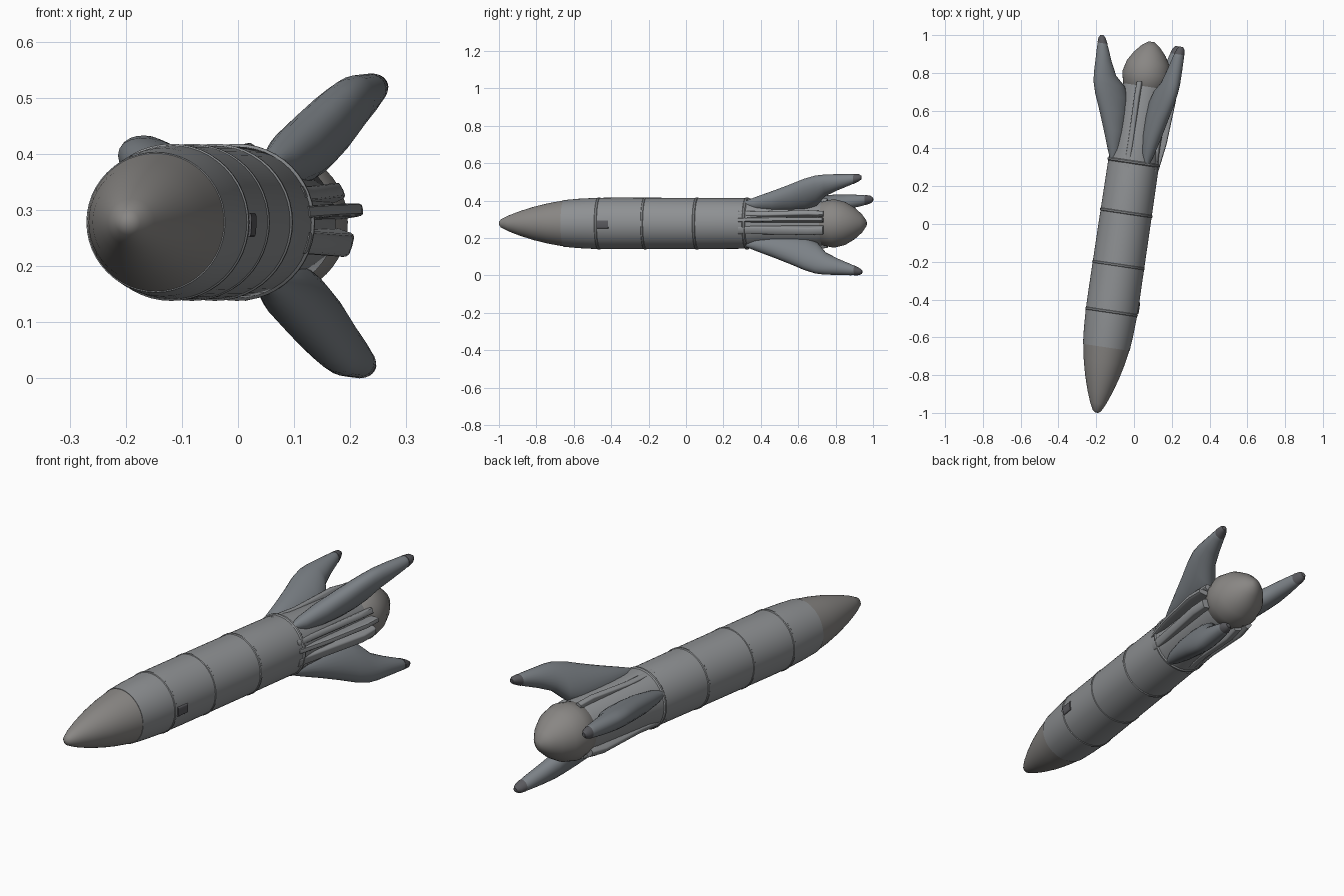
import bpy, bmesh, math
from mathutils import Matrix, Vector

if "Cube" in bpy.data.objects:
    bpy.data.objects.remove(bpy.data.objects["Cube"])

# rocket axis is local Y, yawed slightly and lifted off the ground
PLACE = Matrix.Translation((-0.05, 0, 0.278)) @ Matrix.Rotation(-math.atan(0.148), 4, 'Z')


def material(name, rgb):
    m = bpy.data.materials.new(name)
    m.diffuse_color = (*rgb, 1)
    m.use_nodes = True
    m.node_tree.nodes["Principled BSDF"].inputs["Base Color"].default_value = m.diffuse_color
    return m


HULL = material("hull_grey", (0.27, 0.28, 0.29))
NOSE = material("nose_grey", (0.25, 0.24, 0.23))
FIN = material("fin_grey", (0.20, 0.22, 0.24))
DARK = material("dark_grey", (0.10, 0.10, 0.11))


def loft(name, stations, mat, angle=0, seg=32, power=1.0):
    """Stations: (s along axis, inner r, outer r, half thickness), turned by angle about the axis."""
    turn = Matrix.Rotation(-math.radians(angle), 4, 'Y')
    bm = bmesh.new()
    rings = []
    for s, r0, r1, t in stations:
        ring = []
        for i in range(seg):
            a = 2 * math.pi * i / seg
            c, d = math.cos(a), math.sin(a)
            c = math.copysign(abs(c) ** power, c)
            d = math.copysign(abs(d) ** power, d)
            p = Vector(((r0 + r1) / 2 + (r1 - r0) / 2 * c, s, t * d))
            ring.append(bm.verts.new(PLACE @ turn @ p))
        rings.append(ring)
    for a, b in zip(rings, rings[1:]):
        for i in range(seg):
            j = (i + 1) % seg
            bm.faces.new((a[i], a[j], b[j], b[i]))
    bm.faces.new(rings[0])
    bm.faces.new(rings[-1])
    bmesh.ops.recalc_face_normals(bm, faces=bm.faces)
    me = bpy.data.meshes.new(name)
    bm.to_mesh(me)
    bm.free()
    me.materials.append(mat)
    ob = bpy.data.objects.new(name, me)
    bpy.context.collection.objects.link(ob)
    bpy.context.view_layer.objects.active = ob
    ob.select_set(True)
    bpy.ops.object.shade_smooth_by_angle(angle=math.radians(40))
    ob.select_set(False)
    return ob


def lathe(name, profile, mat):
    return loft(name, [(s, -r, r, r) for s, r in profile], mat, seg=48)


# nose cone
lathe("nose_cone", [(-1.01, 0.008), (-1.0, 0.022), (-0.96, 0.042), (-0.90, 0.065),
                    (-0.82, 0.09), (-0.74, 0.109), (-0.66, 0.123)], NOSE)

# main hull, narrowing towards the tail
lathe("hull", [(-0.66, 0.125), (-0.58, 0.132), (-0.48, 0.137), (-0.38, 0.138), (0.0, 0.137),
               (0.34, 0.135), (0.40, 0.126), (0.72, 0.12), (0.76, 0.11)], HULL)

# raised panel seams
for k, s in enumerate((-0.47, -0.22, 0.06, 0.33)):
    lathe(f"seam_{k + 1}", [(s - 0.01, 0.134), (s - 0.004, 0.140),
                            (s + 0.004, 0.140), (s + 0.01, 0.134)], HULL)

# engine bell with rounded closed end
lathe("engine", [(0.70, 0.09), (0.74, 0.118), (0.80, 0.130), (0.86, 0.115),
                 (0.91, 0.085), (0.95, 0.05), (0.975, 0.015)], NOSE)

# three swept fins
fin = [(0.32, 0.115, 0.135, 0.012), (0.38, 0.09, 0.160, 0.032), (0.48, 0.08, 0.200, 0.046),
       (0.58, 0.08, 0.243, 0.050), (0.66, 0.09, 0.280, 0.050), (0.72, 0.12, 0.300, 0.048),
       (0.77, 0.180, 0.306, 0.044), (0.84, 0.218, 0.308, 0.038), (0.91, 0.250, 0.310, 0.030),
       (0.955, 0.272, 0.308, 0.021), (0.97, 0.284, 0.300, 0.009)]
for name, ang in (("upper", 57), ("lower", -62), ("left", 154)):
    loft(f"{name}_fin", fin, FIN, ang, 24)
    loft(f"{name}_fin_tip", [(0.93, 0.258, 0.311, 0.028), (0.957, 0.273, 0.310, 0.022),
                             (0.972, 0.284, 0.302, 0.010)], DARK, ang, 24)

# ribs along the tail between the fins
for k, (ang, r, t) in enumerate(((8, 0.175, 0.012), (-16, 0.160, 0.022), (24, 0.15, 0.014),
                                 (105, 0.145, 0.014), (-110, 0.145, 0.02), (-140, 0.15, 0.02))):
    loft(f"tail_rib_{k + 1}", [(0.30, 0.09, 0.137, t), (0.45, 0.09, r - 0.015, t),
                               (0.68, 0.09, r, t), (0.76, 0.09, r - 0.01, t)],
         HULL, ang, 16, 0.4)

# small side hatch
loft("hatch", [(-0.46, 0.12, 0.143, 0.022), (-0.40, 0.12, 0.143, 0.022)], DARK, -2, 16, 0.4)
